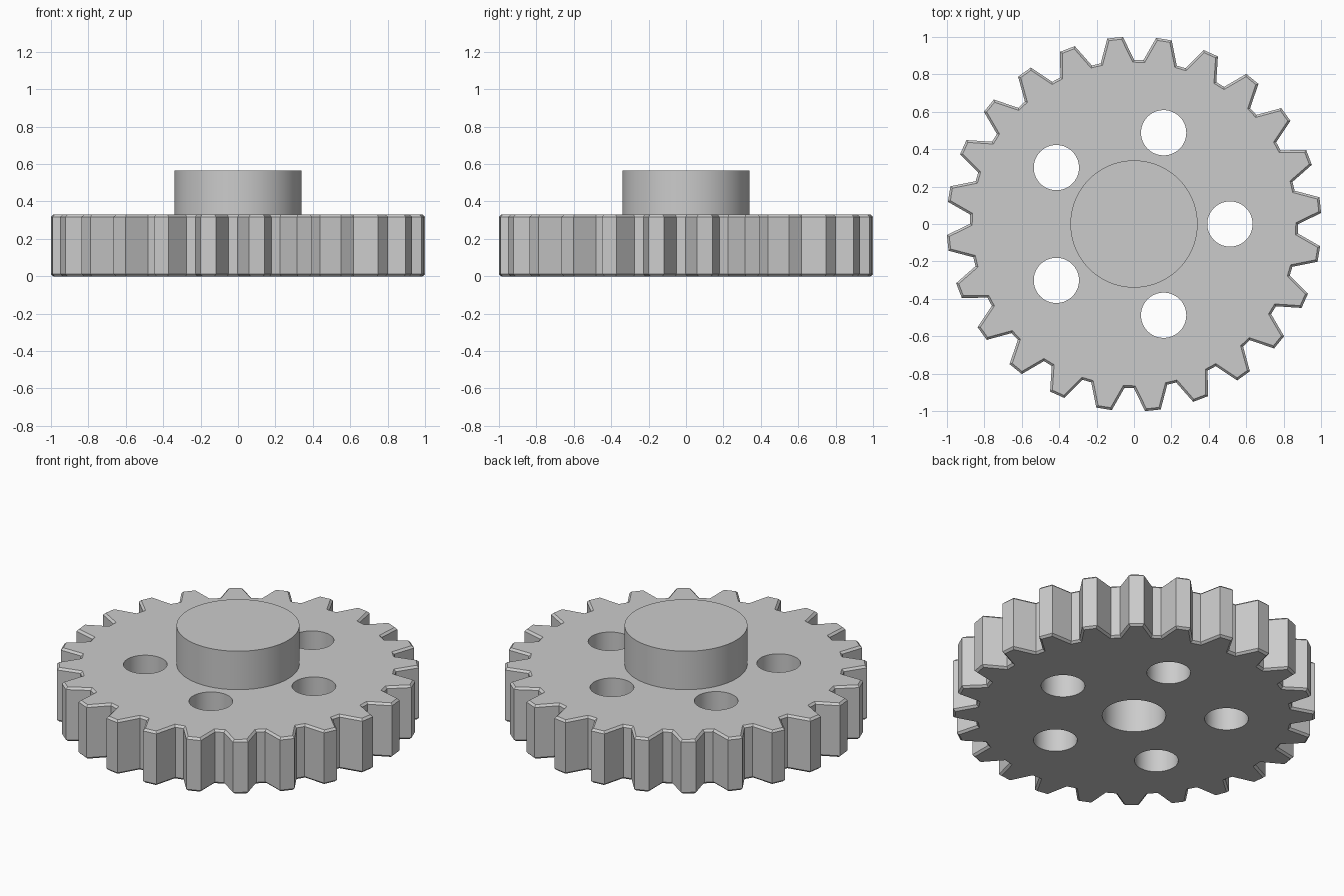
import bpy
import bmesh
from math import cos, sin, tau, radians
from mathutils import Matrix, Vector

if "Cube" in bpy.data.objects:
    bpy.data.objects.remove(bpy.data.objects["Cube"])

TEETH = 24
TOOTH_OFFSET = radians(5.8)
TIP_R, TIP_HALF = 1.002, radians(2.4)
ROOT_R, ROOT_HALF = 0.877, radians(1.6)
PLATE_H, CHAMFER = 0.33, 0.012
HOLES, HOLE_RING, HOLE_R = 5, 0.513, 0.121
BORE_R = 0.176
HUB_R, HUB_TOP = 0.34, 0.565

grey = bpy.data.materials.new("plain grey")
grey.use_nodes = True
colour = (0.6, 0.6, 0.6, 1)
grey.diffuse_color = colour
grey.node_tree.nodes["Principled BSDF"].inputs["Base Color"].default_value = colour


def make_object(name, bm):
    bmesh.ops.recalc_face_normals(bm, faces=bm.faces)
    mesh = bpy.data.meshes.new(name)
    bm.to_mesh(mesh)
    bm.free()
    mesh.materials.append(grey)
    obj = bpy.data.objects.new(name, mesh)
    bpy.context.collection.objects.link(obj)
    return obj


def add_cylinder(bm, radius, bottom, top, x=0, y=0, sides=64):
    bmesh.ops.create_cone(
        bm, cap_ends=True, segments=sides, radius1=radius, radius2=radius,
        depth=top - bottom, matrix=Matrix.Translation((x, y, (bottom + top) / 2)))


def smooth(obj):
    bpy.ops.object.select_all(action="DESELECT")
    obj.select_set(True)
    bpy.context.view_layer.objects.active = obj
    bpy.ops.object.shade_smooth_by_angle(angle=radians(25))


# Toothed plate: trapezoid teeth, extruded, with chamfered rims
bm = bmesh.new()
outline = []
pitch = tau / TEETH
for i in range(TEETH):
    tip = TOOTH_OFFSET + i * pitch
    root = tip + pitch / 2
    for r, a in ((TIP_R, tip - TIP_HALF), (TIP_R, tip + TIP_HALF),
                 (ROOT_R, root - ROOT_HALF), (ROOT_R, root + ROOT_HALF)):
        outline.append(bm.verts.new((r * cos(a), r * sin(a), 0)))
base = bm.faces.new(outline)
extruded = bmesh.ops.extrude_face_region(bm, geom=[base], use_keep_orig=True)
lifted = [g for g in extruded["geom"] if isinstance(g, bmesh.types.BMVert)]
bmesh.ops.translate(bm, verts=lifted, vec=Vector((0, 0, PLATE_H)))
bmesh.ops.recalc_face_normals(bm, faces=bm.faces)
rims = [e for e in bm.edges if abs(e.verts[0].co.z - e.verts[1].co.z) < 0.001]
bmesh.ops.bevel(bm, geom=rims, offset=CHAMFER, segments=1, affect="EDGES")
gear = make_object("gear_plate", bm)

# Round holes and central bore, cut through the plate
bm = bmesh.new()
add_cylinder(bm, BORE_R, -0.1, PLATE_H + 0.1)
for i in range(HOLES):
    a = i * tau / HOLES
    add_cylinder(bm, HOLE_R, -0.1, PLATE_H + 0.1,
                 HOLE_RING * cos(a), HOLE_RING * sin(a))
cutter = make_object("hole_cutter", bm)
cutter.hide_render = True
cut = gear.modifiers.new("holes", "BOOLEAN")
cut.operation = "DIFFERENCE"
cut.solver = "EXACT"
cut.object = cutter
graph = bpy.context.evaluated_depsgraph_get()
cut_mesh = bpy.data.meshes.new_from_object(gear.evaluated_get(graph))
gear.modifiers.clear()
gear.data = cut_mesh
bpy.data.objects.remove(cutter)
smooth(gear)

# Solid hub standing on the plate and closing the bore
bm = bmesh.new()
add_cylinder(bm, HUB_R, PLATE_H, HUB_TOP, sides=96)
smooth(make_object("hub", bm))
